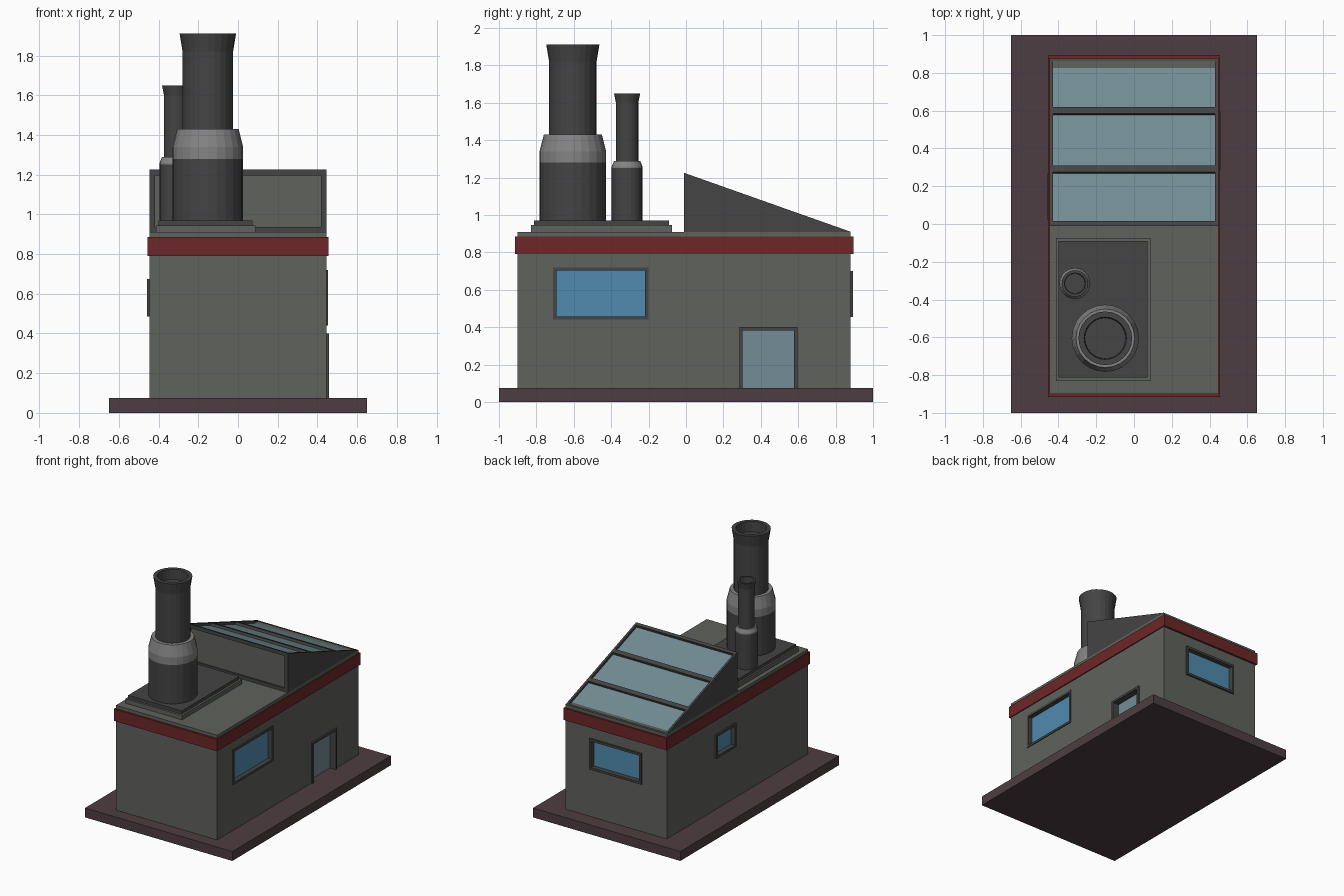
import bpy, bmesh
from math import atan2
from mathutils import Matrix, Vector

if "Cube" in bpy.data.objects:
    bpy.data.objects.remove(bpy.data.objects["Cube"])


def material(name, rgb):
    m = bpy.data.materials.new(name)
    m.diffuse_color = (*rgb, 1)
    m.use_nodes = True
    m.node_tree.nodes["Principled BSDF"].inputs["Base Color"].default_value = m.diffuse_color
    return m


WALL = material("wall_grey", (0.115, 0.122, 0.108))
DARK = material("dark_metal", (0.058, 0.058, 0.058))
PALE = material("pale_metal", (0.23, 0.23, 0.23))
RED = material("red_trim", (0.15, 0.02, 0.02))
BASE = material("base_brown", (0.075, 0.048, 0.054))
BLUE = material("blue_glass", (0.08, 0.26, 0.43))
SKY = material("pale_glass", (0.17, 0.265, 0.30))


def finish(name, bm, *mats):
    bmesh.ops.recalc_face_normals(bm, faces=bm.faces)
    me = bpy.data.meshes.new(name)
    bm.to_mesh(me)
    bm.free()
    for m in mats:
        me.materials.append(m)
    ob = bpy.data.objects.new(name, me)
    bpy.context.collection.objects.link(ob)
    return ob


def box(name, lo, hi, mat, xf=Matrix()):
    lo, hi = Vector(lo), Vector(hi)
    bm = bmesh.new()
    bmesh.ops.create_cube(bm, size=1, matrix=xf @ Matrix.Translation((lo + hi) / 2)
                          @ Matrix.Diagonal((*(hi - lo), 1)))
    return finish(name, bm, mat)


def cut(target, cutter):
    mod = target.modifiers.new("cut", 'BOOLEAN')
    mod.operation, mod.solver, mod.object = 'DIFFERENCE', 'EXACT', cutter
    cutter.hide_render = True
    bpy.context.view_layer.objects.active = target
    bpy.ops.object.modifier_apply(modifier=mod.name)
    bpy.data.objects.remove(cutter)


# ground slab, walls and red trim
box("base_slab", (-0.65, -1, 0), (0.65, 1, 0.075), BASE)
walls = box("walls", (-0.447, -0.9, 0.075), (0.447, 0.88, 0.91), WALL)
box("red_trim_band", (-0.455, -0.915, 0.79), (0.455, 0.895, 0.885), RED)


# wall opening: local x runs along the wall, z up, -y points outwards
def opening(name, wall_xf, u0, u1, z0, z1, out, depth, glass, t=0.018, sill=True):
    b = t if sill else 0
    cut(walls, box("cutter", (u0 + .003, -.1, z0 + (.003 if sill else 0)),
                   (u1 - .003, depth + .005, z1 - .003), DARK, wall_xf))
    frame = box(name + "_frame", (u0, -out, z0), (u1, depth + .005, z1), DARK, wall_xf)
    cut(frame, box("cutter", (u0 + t, -.1, z0 + b if sill else z0 - .1),
                   (u1 - t, .2, z1 - t), DARK, wall_xf))
    box(name + "_glass", (u0 + t, depth, z0 + b), (u1 - t, depth + .005, z1 - t), glass, wall_xf)


right = Matrix.Translation((0.447, 0, 0)) @ Matrix.Rotation(1.5707963, 4, 'Z')
left = Matrix.Translation((-0.447, 0, 0)) @ Matrix.Rotation(-1.5707963, 4, 'Z')
back = Matrix.Translation((0, 0.88, 0)) @ Matrix.Rotation(3.1415927, 4, 'Z')
opening("side_window", right, -0.71, -0.20, 0.44, 0.72, 0.006, 0.03, BLUE)
opening("door", right, 0.285, 0.595, 0.075, 0.40, 0.012, 0.04, SKY, sill=False)
opening("left_window", left, -0.27, -0.02, 0.485, 0.675, 0.012, 0.025, BLUE)
opening("back_window", back, -0.23, 0.23, 0.455, 0.70, 0.014, 0.025, BLUE)

# sloped skylight: wedge extruded across the building
Y0, Y1, ZT, ZB, X = -0.01, 0.88, 1.225, 0.91, 0.447
bm = bmesh.new()
f = bm.faces.new([bm.verts.new((-X, y, z)) for y, z in ((Y0, ZB), (Y1, ZB), (Y0, ZT))])
ext = bmesh.ops.extrude_face_region(bm, geom=[f])["geom"]
bmesh.ops.translate(bm, vec=(2 * X, 0, 0),
                    verts=[v for v in ext if isinstance(v, bmesh.types.BMVert)])
wedge = finish("skylight_wedge", bm, DARK)

# front panel of the skylight
cut(wedge, box("cutter", (-0.417, -0.1, 0.937), (0.417, 0.005, 1.195), DARK))
box("skylight_front_panel", (-0.417, 0.002, 0.937), (0.417, 0.006, 1.195), WALL)

# three recessed panes along the slope
angle = atan2(ZT - ZB, Y1 - Y0)
slope = Matrix.Translation((0, Y0, ZT)) @ Matrix.Rotation(-angle, 4, 'X')
k = Vector((Y1 - Y0, ZT - ZB)).length / (Y1 - Y0)
for i, (a, b) in enumerate(((0.015, 0.275), (0.31, 0.585), (0.62, 0.87))):
    a, b = (a - Y0) * k, (b - Y0) * k
    d = 0.022 if i < 2 else 0.02
    end = b if i < 2 else b - 0.004
    # keep the lowest pane shallow enough to stay inside the wedge
    cut(wedge, box("cutter", (-0.43, a, -d), (0.43, end, 0.1), DARK, slope))
    box(f"skylight_pane_{i + 1}", (-0.43, a, -d - 0.002), (0.43, end, -d + 0.002), SKY, slope)

# stepped chimney plinth
box("plinth_lower", (-0.413, -0.83, 0.91), (0.088, -0.075, 0.945), WALL)
box("plinth_upper", (-0.40, -0.813, 0.945), (0.072, -0.09, 0.97), DARK)


# chimney: lathe of (radius, z) rings; pale_z is the range of the pale collar
def chimney(name, cx, cy, profile, pale_z, n=24):
    bm = bmesh.new()
    prev = None
    for r, z in profile:
        ring = bmesh.ops.create_circle(bm, segments=n, radius=r,
                                       matrix=Matrix.Translation((cx, cy, z)))["verts"]
        if prev:
            for j in range(n):
                f = bm.faces.new((prev[j], prev[j - 1], ring[j - 1], ring[j]))
                if pale_z[0] < f.calc_center_median().z < pale_z[1] + 1e-4:
                    f.material_index = 1
        else:
            bm.faces.new(ring)
        prev = ring
    bm.faces.new(prev)
    return finish(name, bm, DARK, PALE)


chimney("large_chimney", -0.152, -0.605,
        [(.178, .97), (.178, 1.28), (.178, 1.34), (.155, 1.43), (.127, 1.43),
         (.127, 1.82), (.142, 1.91), (.112, 1.91), (.108, 1.83)], (1.28, 1.43))
chimney("small_chimney", -0.313, -0.315,
        [(.082, .97), (.082, 1.25), (.082, 1.26), (.07, 1.288), (.06, 1.288),
         (.06, 1.60), (.07, 1.65), (.055, 1.65), (.053, 1.59)], (1.25, 1.288))
